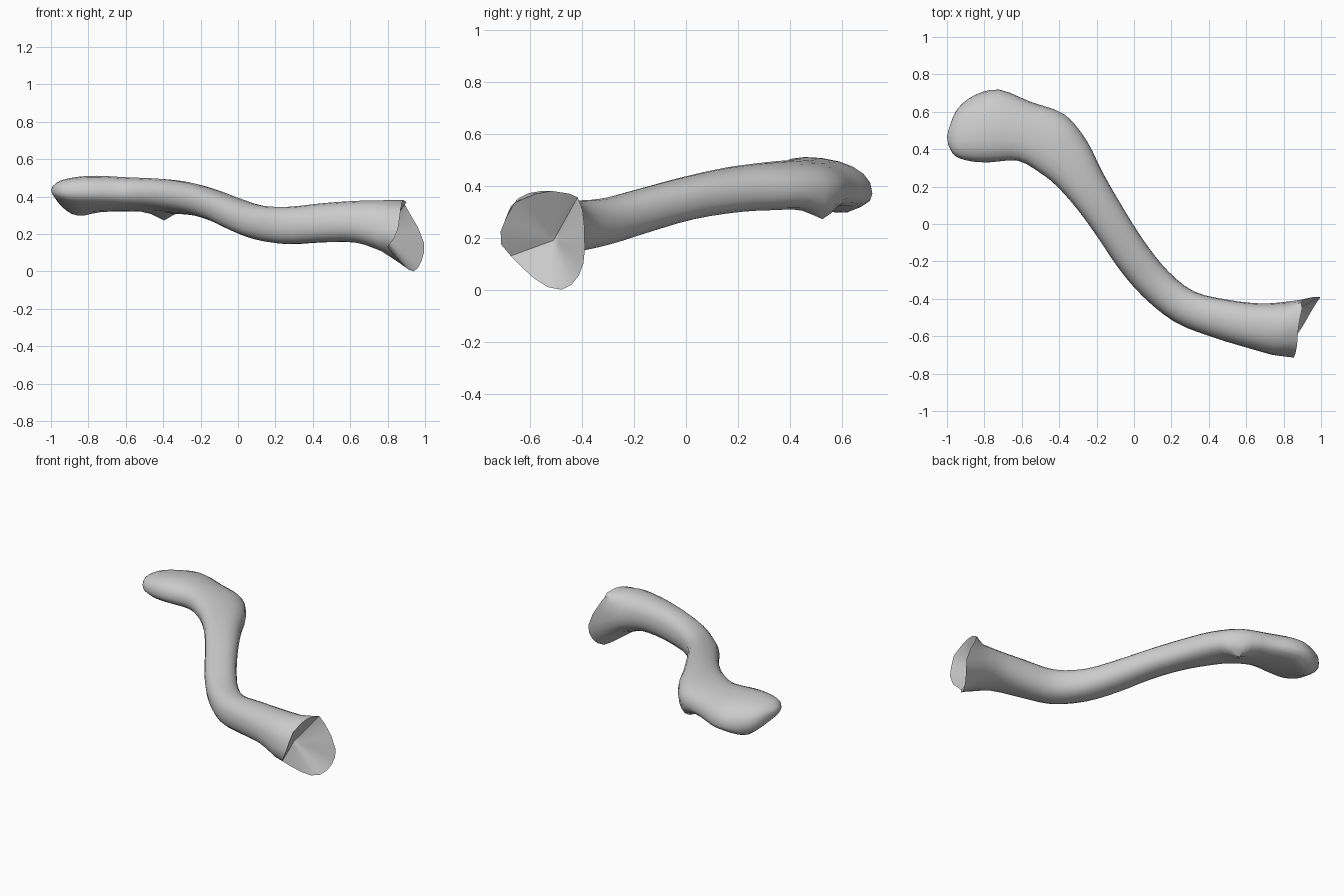
import bpy, bmesh, math
from mathutils import Vector

if "Cube" in bpy.data.objects:
    bpy.data.objects.remove(bpy.data.objects["Cube"])

N = 20      # points around the shaft
STEPS = 3   # rings between stations

# Stations: back edge x,y,z | front edge x,y,z | top z, bottom z
stations = [
    (-.99, .51, .43, -.992, .42, .43, .455, .41),
    (-.945, .615, .395, -.955, .362, .425, .482, .365),
    (-.85, .69, .37, -.87, .335, .42, .50, .33),
    (-.72, .718, .37, -.77, .33, .42, .507, .325),
    (-.55, .652, .38, -.62, .338, .42, .50, .325),
    (-.37, .585, .385, -.50, .272, .42, .495, .318),
    (-.25, .44, .385, -.41, .20, .41, .487, .308),
    (-.17, .28, .38, -.30, .075, .39, .47, .298),
    (-.055, .08, .355, -.195, -.07, .355, .435, .268),
    (.06, -.10, .31, -.08, -.24, .30, .39, .215),
    (.18, -.25, .265, .05, -.39, .255, .352, .168),
    (.32, -.36, .25, .22, -.525, .24, .345, .145),
    (.50, -.405, .265, .42, -.605, .25, .365, .155),
    (.68, -.425, .26, .60, -.66, .25, .377, .152),
    (.82, -.415, .23, .74, -.70, .22, .38, .105),
]
# Flared rim of the wide end, starting at the back and going over the top
rim_pts = [(.995, -.39, .15), (.95, -.392, .26), (.895, -.41, .345), (.90, -.45, .37),
           (.88, -.54, .38), (.875, -.61, .355), (.87, -.66, .335), (.86, -.70, .26),
           (.845, -.718, .19), (.80, -.675, .13), (.85, -.62, .075), (.90, -.55, .018),
           (.94, -.48, .0), (.97, -.43, .03), (.99, -.40, .085)]


def spline(a, b, c, d, t):
    return .5 * (2*b + (c-a)*t + (2*a-5*b+4*c-d)*t*t + (3*b-a-3*c+d)*t**3)


def ring(s):
    back, front = Vector(s[0:3]), Vector(s[3:6])
    mid = (back + front) / 2
    pts = []
    for i in range(N):
        t = 2 * math.pi * i / N
        c, sn = math.cos(t), math.sin(t)
        c = math.copysign(abs(c) ** .9, c)
        p = mid + (back - front) / 2 * c
        lift = (s[6] - mid.z) if sn > 0 else (mid.z - s[7])
        p.z += lift * math.copysign(abs(sn) ** .85, sn)
        # tubercle and thick rear lip on the underside
        if sn < -.1:
            p.z -= .05 * math.exp(-((p.x + .39)**2 + (p.y - .53)**2) / .004)
            p.z -= .03 * math.exp(-((p.x + .87)**2 + (p.y - .6)**2) / .008)
        pts.append(p)
    return pts


# Interpolated shaft rings
rings = []
for k in range(len(stations) - 1):
    quad = [stations[min(max(k + j, 0), len(stations) - 1)] for j in (-1, 0, 1, 2)]
    for m in range(STEPS):
        rings.append(ring([spline(*v, m / STEPS) for v in zip(*quad)]))
rings.append(ring(stations[-1]))

# Rim resampled to the ring count
M = len(rim_pts)
rim = []
for i in range(N):
    f = i * M / N
    k = int(f)
    rim.append(Vector([spline(*v, f - k) for v in
                       zip(*[rim_pts[(k + j) % M] for j in (-1, 0, 1, 2)])]))
rings.append([a.lerp(b, .55) for a, b in zip(rings[-1], rim)])
rings.append(rim)

# Concave end face
pit = Vector((.77, -.51, .19))
for f in (.3, .58, .82):
    rings.append([p.lerp(pit, f) for p in rim])

bm = bmesh.new()
loops = [[bm.verts.new(p) for p in r] for r in rings]
for a, b in zip(loops, loops[1:]):
    for i in range(N):
        j = (i + 1) % N
        bm.faces.new((a[i], a[j], b[j], b[i]))
for loop, tip in ((loops[0], Vector((-1, .465, .433))), (loops[-1], pit)):
    v = bm.verts.new(tip)
    for i in range(N):
        bm.faces.new((loop[i], loop[(i + 1) % N], v))
bmesh.ops.recalc_face_normals(bm, faces=bm.faces)

mesh = bpy.data.meshes.new("collar_bone")
bm.to_mesh(mesh)
bm.free()
bone = bpy.data.objects.new("collar_bone", mesh)
bpy.context.collection.objects.link(bone)
bpy.context.view_layer.objects.active = bone
bone.select_set(True)
bpy.ops.object.shade_smooth_by_angle(angle=math.radians(40))
